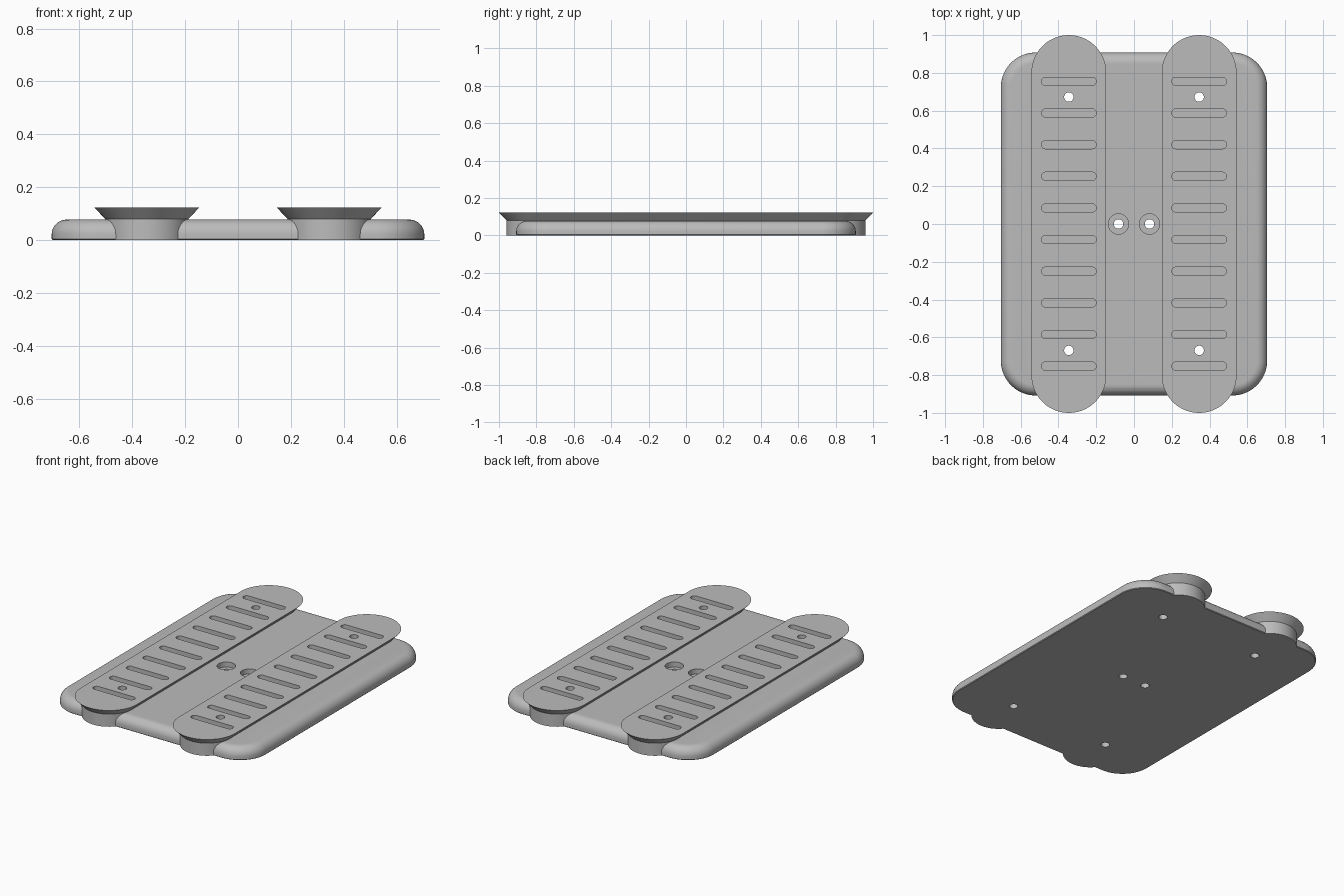
import bpy, bmesh, math

old = bpy.data.objects.get("Cube")
if old:
    bpy.data.objects.remove(old, do_unlink=True)

grey = bpy.data.materials.new("plain grey")
grey.use_nodes = True
COLOUR = (0.5, 0.5, 0.5, 1)
grey.diffuse_color = COLOUR
grey.node_tree.nodes["Principled BSDF"].inputs["Base Color"].default_value = COLOUR


def outline(cx, cy, hw, hl, r, n=16):
    """Rounded rectangle as a counter-clockwise list of points."""
    pts = []
    for k, (sx, sy) in enumerate([(1, 1), (-1, 1), (-1, -1), (1, -1)]):
        for i in range(n):
            a = math.pi / 2 * (k + (i + 0.5) / n)
            pts.append((cx + sx * (hw - r) + r * math.cos(a),
                        cy + sy * (hl - r) + r * math.sin(a)))
    return pts


def loft(bm, rings):
    """Closed solid through (outline, height) rings from bottom to top."""
    loops = [[bm.verts.new((x, y, z)) for x, y in pts] for pts, z in rings]
    for a, b in zip(loops, loops[1:]):
        for i in range(len(a)):
            j = (i + 1) % len(a)
            bm.faces.new((a[i], a[j], b[j], b[i]))
    bm.faces.new(loops[0][::-1])
    bm.faces.new(loops[-1])


def make(name, bm):
    mesh = bpy.data.meshes.new(name)
    bm.to_mesh(mesh)
    bm.free()
    mesh.materials.append(grey)
    obj = bpy.data.objects.new(name, mesh)
    bpy.context.collection.objects.link(obj)
    return obj


def combine(target, other, operation):
    mod = target.modifiers.new(operation.lower(), 'BOOLEAN')
    mod.operation, mod.solver, mod.object = operation, 'EXACT', other
    other.hide_render = True
    bpy.context.view_layer.objects.active = target
    bpy.ops.object.modifier_apply(modifier=mod.name)
    bpy.data.objects.remove(other, do_unlink=True)


PLATE_TOP, RAIL_TOP, RAIL_X = 0.077, 0.122, 0.345

# Base plate with a rounded upper edge
ROUND = 0.056
rings = [(0.004, 0), (0, 0.004)]
for i in range(11):
    a = math.pi / 2 * i / 10
    rings.append((ROUND * (1 - math.cos(a)), PLATE_TOP - ROUND * (1 - math.sin(a))))
bm = bmesh.new()
loft(bm, [(outline(0, 0, 0.705 - d, 0.908 - d, 0.185 - d), z) for d, z in rings])
plate = make("base_plate_with_rails", bm)

# Two round-ended rails that flare out above the plate
bm = bmesh.new()
for side in (-1, 1):
    loft(bm, [(outline(side * RAIL_X, 0, w, w + 0.802, w), z)
              for w, z in [(0.158, 0), (0.158, 0.08), (0.198, RAIL_TOP)]])
combine(plate, make("rails", bm), 'UNION')

# Grip slots, rail screw holes and counterbored centre holes
bm = bmesh.new()
for side in (-1, 1):
    x = side * RAIL_X
    for i in range(10):
        slot = outline(x, 0.755 - 0.1675 * i, 0.145, 0.022, 0.022, 6)
        loft(bm, [(slot, 0.082), (slot, 0.15)])
    for y in (-0.669, 0.672):
        hole = outline(x, y, 0.025, 0.025, 0.025, 6)
        loft(bm, [(hole, -0.05), (hole, 0.2)])
    hole, bore = (outline(side * 0.082, 0, r, r, r, 8) for r in (0.025, 0.054))
    loft(bm, [(hole, -0.05), (hole, 0.045), (bore, 0.045), (bore, 0.15)])
combine(plate, make("hole_cutters", bm), 'DIFFERENCE')

# Smooth shading with crisp edges
bpy.ops.object.select_all(action='DESELECT')
plate.select_set(True)
bpy.context.view_layer.objects.active = plate
bpy.ops.object.shade_smooth_by_angle(angle=math.radians(30))
